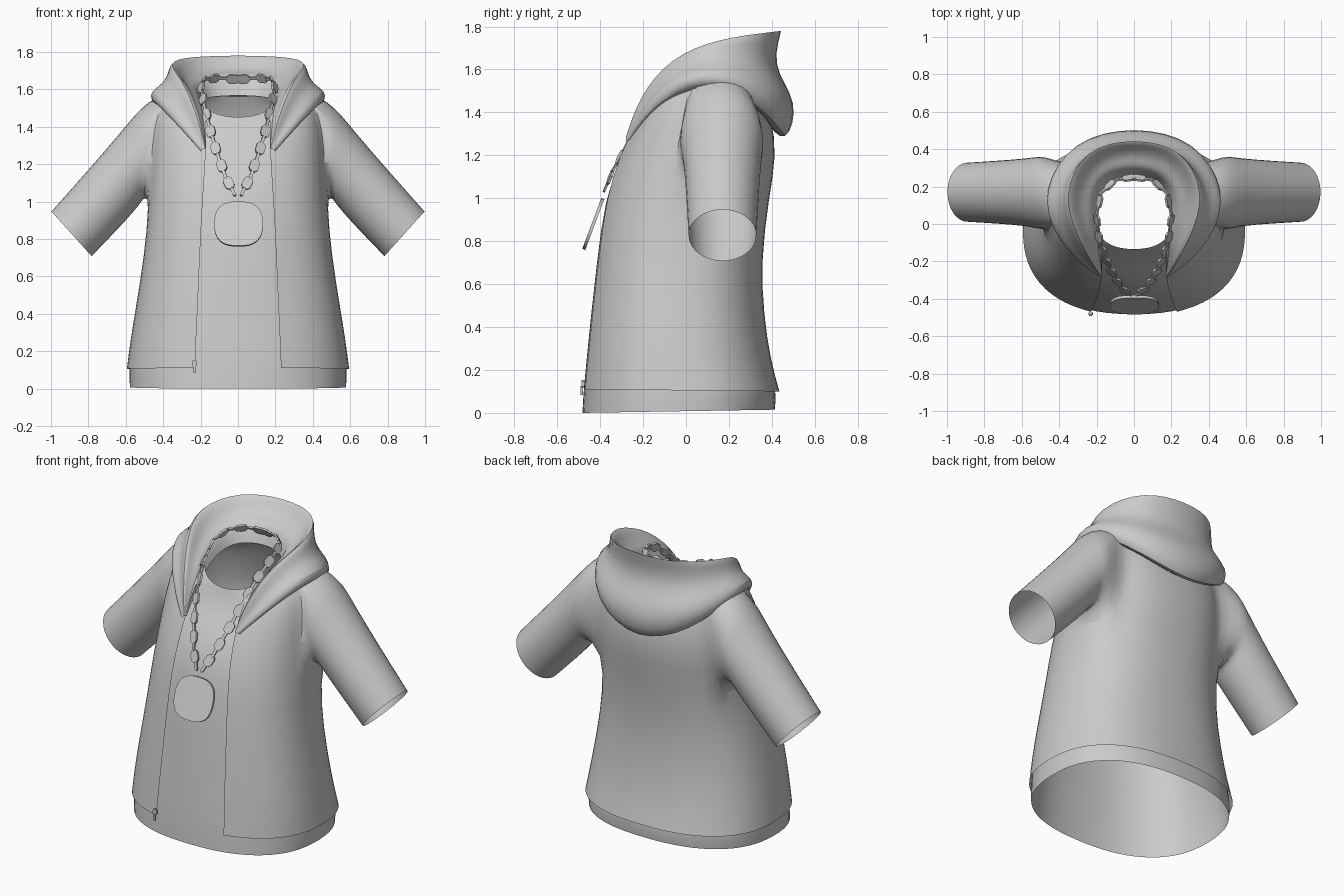
import bpy, bmesh, math
from mathutils import Vector, Matrix

if "Cube" in bpy.data.objects:
    bpy.data.objects.remove(bpy.data.objects["Cube"], do_unlink=True)


def make_material(name, value):
    mat = bpy.data.materials.new(name)
    mat.use_nodes = True
    color = (value, value, value, 1)
    mat.diffuse_color = color
    mat.node_tree.nodes["Principled BSDF"].inputs["Base Color"].default_value = color
    return mat


GREY = make_material("plain grey", 0.6)


def finish(name, bm, angle=60, subdivide=0):
    """Turn a bmesh into a shaded object."""
    bmesh.ops.recalc_face_normals(bm, faces=bm.faces)
    mesh = bpy.data.meshes.new(name)
    bm.to_mesh(mesh)
    bm.free()
    mesh.materials.append(GREY)
    obj = bpy.data.objects.new(name, mesh)
    bpy.context.collection.objects.link(obj)
    if subdivide:
        mod = obj.modifiers.new("smooth", "SUBSURF")
        mod.levels = mod.render_levels = subdivide
        mod.boundary_smooth = "PRESERVE_CORNERS"
    bpy.ops.object.select_all(action="DESELECT")
    obj.select_set(True)
    bpy.context.view_layer.objects.active = obj
    bpy.ops.object.shade_smooth_by_angle(angle=math.radians(angle))


def add_rows(bm, rings):
    return [[bm.verts.new(p) for p in ring] for ring in rings]


def skin(bm, rows, closed=True, skip=lambda row, column: False):
    """Join a series of equal vertex rows with quads."""
    count = len(rows[0])
    for r, (low, high) in enumerate(zip(rows, rows[1:])):
        for i in range(count if closed else count - 1):
            j = (i + 1) % count
            if not skip(r, i):
                bm.faces.new((low[i], low[j], high[j], high[i]))


def power(value, exponent):
    return math.copysign(abs(value) ** exponent, value)


SIDES = 32


def body_ring(z_front, z_back, lift, half, front, back, gap=0.0, inset=0.0):
    """Rounded body outline, with raised shoulders and an optional front opening."""
    n = 2.4
    half, front, back = half - inset, front + inset, back - inset
    mid, depth = (front + back) / 2, (back - front) / 2
    start = math.asin((gap / half) ** (n / 2))
    steps = SIDES - 1 if gap else SIDES
    points = []
    for i in range(SIDES):
        t = start + (2 * math.pi - 2 * start) * i / steps
        x, y = power(math.sin(t), 2 / n), -power(math.cos(t), 2 / n)
        z = z_front + (z_back - z_front) * (y + 1) / 2 + lift * x * x
        points.append((half * x, mid + depth * y, z - inset * (lift > 0)))
    return points


# Body outline: front height, back height, shoulder lift, half width, front y, back y
BODY = [
    (0.11, 0.10, 0, 0.597, -0.490, 0.437),
    (0.25, 0.25, 0, 0.579, -0.476, 0.395),
    (0.45, 0.45, 0, 0.546, -0.456, 0.365),
    (0.70, 0.70, 0, 0.505, -0.428, 0.35),
    (1.00, 1.00, 0, 0.475, -0.391, 0.387),
    (1.20, 1.20, 0, 0.467, -0.323, 0.425),
    (1.34, 1.38, 0.04, 0.455, -0.248, 0.40),
    (1.42, 1.50, 0.11, 0.400, -0.187, 0.345),
    (1.46, 1.57, 0.05, 0.230, -0.145, 0.28),
]

# Sleeves: top x, top z, bottom x, bottom z, centre y, half depth
SLEEVE = [
    (0.475, 1.545, 0.500, 1.02, 0.167, 0.203),
    (0.55, 1.472, 0.515, 0.995, 0.168, 0.193),
    (0.63, 1.372, 0.545, 0.955, 0.170, 0.184),
    (0.80, 1.175, 0.63, 0.86, 0.17, 0.173),
    (1.00, 0.95, 0.78, 0.705, 0.17, 0.162),
]

# Open jacket with armholes, and sleeves growing out of them
ARM_START, ARM_END, ARM_LOW, ARM_HIGH = 6, 11, 4, 7


def in_armhole(row, column):
    column = min(column, SIDES - 2 - column)
    return ARM_LOW <= row < ARM_HIGH and ARM_START <= column < ARM_END


bm = bmesh.new()
gaps = [0.23, 0.225, 0.215, 0.205, 0.19, 0.175, 0.17, 0.17, 0.17]
body = add_rows(bm, [body_ring(*ring, gap=g) for ring, g in zip(BODY, gaps)])
skin(bm, body, closed=False, skip=in_armhole)
armhole = ([(ARM_LOW, c) for c in range(ARM_START, ARM_END + 1)]
           + [(r, ARM_END) for r in range(ARM_LOW + 1, ARM_HIGH)]
           + [(ARM_HIGH, c) for c in range(ARM_END, ARM_START - 1, -1)]
           + [(r, ARM_START) for r in range(ARM_HIGH - 1, ARM_LOW, -1)])
for side in (1, -1):
    rim = [body[r][c if side == 1 else SIDES - 1 - c] for r, c in armhole]
    rings = []
    for tx, tz, bx, bz, cy, depth in SLEEVE:
        ring = []
        for i in range(len(rim)):
            a = math.radians(236) - math.tau * i / len(rim)
            k = (1 + math.cos(a)) / 2
            ring.append((side * (bx + (tx - bx) * k), cy + depth * math.sin(a), bz + (tz - bz) * k))
        rings.append(ring)
    skin(bm, [rim] + add_rows(bm, rings))
finish("jacket", bm, subdivide=1)

# Shirt under the jacket
bm = bmesh.new()
hem = (0.0, 0.015, 0, 0.592, -0.496, 0.427)
insets = [0.011] * 6 + [0.02, 0.04, 0.03, 0.01]
skin(bm, add_rows(bm, [body_ring(*ring, inset=d) for ring, d in zip([hem] + BODY, insets)]))
finish("shirt", bm, subdivide=1)

# Draped hood: sections from the back centre to the lapel tip,
# each running lower edge, underside, bulge, crease, rim, neck
HOOD = [
    [(0, .38, 1.34), (0, .49, 1.18), (0, .56, 1.44), (0, .40, 1.61), (0, .49, 1.85), (0, .27, 1.57)],
    [(.26, .33, 1.44), (.32, .42, 1.32), (.35, .48, 1.49), (.28, .35, 1.63), (.27, .44, 1.835), (.16, .23, 1.56)],
    [(.38, .18, 1.54), (.48, .19, 1.53), (.515, .17, 1.61), (.40, .15, 1.66), (.40, .16, 1.79), (.20, .10, 1.54)],
    [(.36, -.03, 1.49), (.44, -.04, 1.51), (.44, -.05, 1.58), (.35, -.05, 1.60), (.30, -.08, 1.69), (.18, -.07, 1.48)],
    [(.26, -.18, 1.36), (.31, -.20, 1.38), (.30, -.20, 1.43), (.25, -.20, 1.42), (.22, -.23, 1.49), (.17, -.17, 1.40)],
    [(.20, -.26, 1.27), (.20, -.27, 1.27), (.19, -.28, 1.28), (.18, -.28, 1.28), (.175, -.28, 1.29), (.17, -.26, 1.28)],
]
sections = []
for k, row in enumerate(HOOD):
    rim, neck = Vector(row[-2]), Vector(row[-1])
    fade = 1 - k / (len(HOOD) - 1)
    # Inner roll of the collar, with a dip between it and the rim
    dip = neck.lerp(rim, 0.55) - Vector((0, 0, 0.04 * fade))
    roll = neck.lerp(rim, 0.2) + Vector((0, 0, 0.08 * fade))
    sections.append([Vector(p) for p in row[:-1]] + [dip, roll, neck])
mirrored = [[Vector((-x, y, z)) for x, y, z in row] for row in sections[:0:-1]]
bm = bmesh.new()
skin(bm, add_rows(bm, mirrored + sections), closed=False)
finish("hood", bm, angle=80, subdivide=2)


def add_plate(bm, frame, width, height, thick, sides, n):
    """Rounded flat plate lying in the x-y plane of the given frame."""
    outline = []
    for i in range(sides):
        a = math.tau * (i + 0.5) / sides
        outline.append((width * power(math.cos(a), 2 / n), height * power(math.sin(a), 2 / n)))
    back, front = add_rows(bm, [[frame @ Vector((x, y, z)) for x, y in outline]
                                for z in (-thick / 2, thick / 2)])
    skin(bm, [back, front])
    bm.faces.new(back[::-1])
    bm.faces.new(front)


def frame_at(position, along, outward):
    """Frame whose y runs along the chain and z points off the body."""
    y = along.normalized()
    x = y.cross(outward).normalized()
    frame = Matrix((x, y, x.cross(y))).transposed().to_4x4()
    frame.translation = position
    return frame


# Necklace chain: wide links joined by narrow links
half_path = [Vector(p) for p in (
    (0, .25, 1.655), (.10, .235, 1.66), (.175, .165, 1.655), (.20, .05, 1.63), (.185, -.08, 1.54),
    (.155, -.18, 1.41), (.115, -.265, 1.27), (.07, -.335, 1.14), (.015, -.383, 1.03))]
LINKS = 20
lengths = [(b - a).length for a, b in zip(half_path, half_path[1:])]
bm = bmesh.new()
for i in range(LINKS):
    distance = sum(lengths) * (i + 0.5) / LINKS
    k = 0
    while distance > lengths[k]:
        distance -= lengths[k]
        k += 1
    along = half_path[k + 1] - half_path[k]
    position = half_path[k] + along.normalized() * distance
    outward = Vector((position.x, position.y - 0.05, 0.12))
    for side in (1, -1):
        flip = Vector((side, 1, 1))
        frame = frame_at(position * flip, along * flip, outward * flip)
        if i % 2 == 0:
            add_plate(bm, frame, 0.027, 0.036, 0.012, 8, 3)
        else:
            add_plate(bm, frame, 0.009, 0.030, 0.010, 6, 3)
finish("necklace_chain", bm, angle=30)

# Pendant hanging forward from the chain
bm = bmesh.new()
slope = Vector((0, 0.09, 0.24))
add_plate(bm, frame_at(Vector((0.003, -0.432, 0.88)), slope, Vector((0, -1, 0))),
          0.13, 0.127, 0.015, 28, 2.6)
finish("pendant", bm, angle=30)

# Zip slider and pull at the bottom of the right front edge
bm = bmesh.new()
for height, y, width, length in ((0.135, -0.480, 0.013, 0.018), (0.105, -0.486, 0.008, 0.022)):
    add_plate(bm, frame_at(Vector((-0.232, y, height)), Vector((0, 0, 1)), Vector((0, -1, 0))),
              width, length, 0.012, 8, 4)
finish("zip_pull", bm, angle=30)
